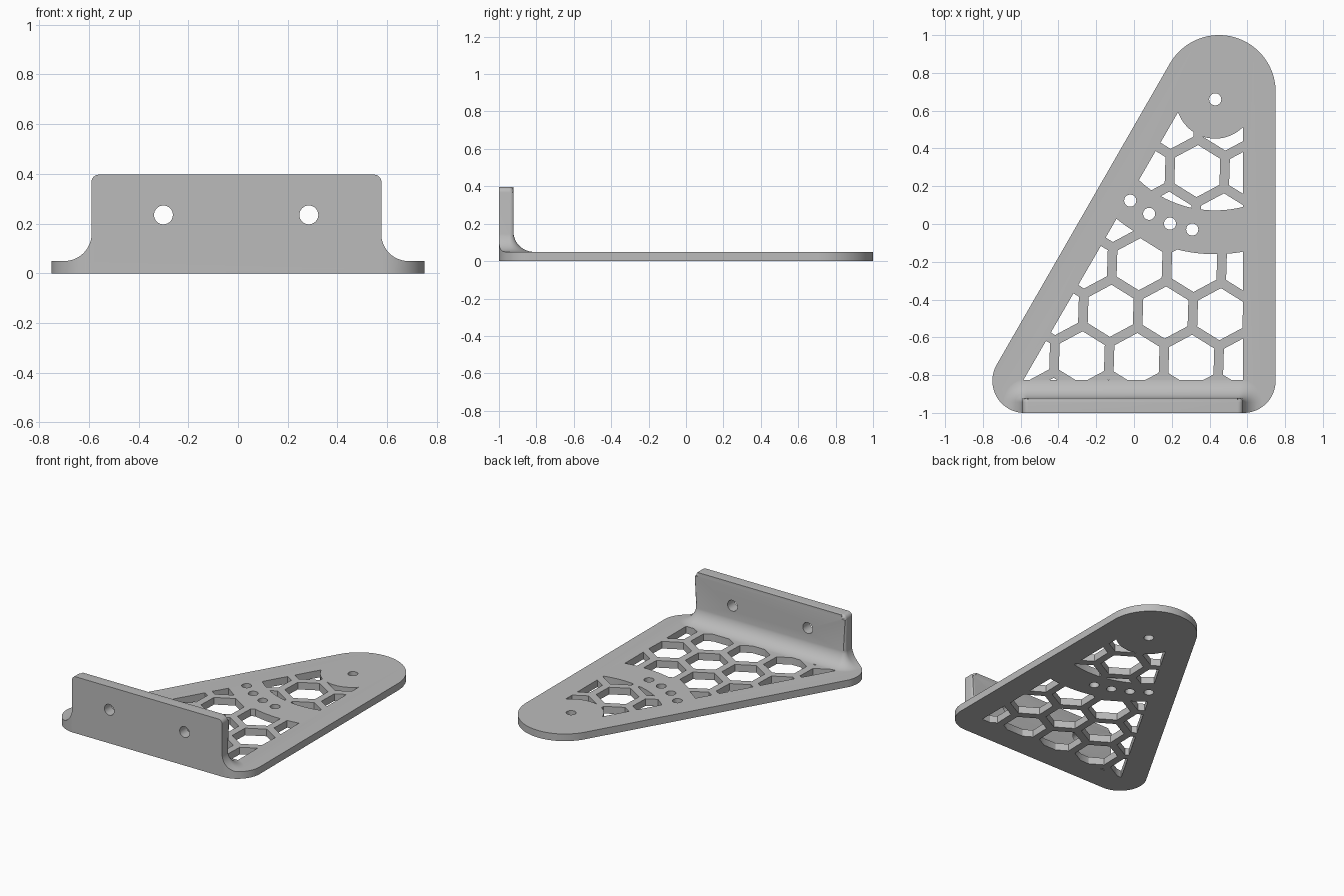
import bpy, bmesh, math
from mathutils import Vector
from mathutils.geometry import convex_hull_2d

cube = bpy.data.objects.get("Cube")
if cube:
    bpy.data.objects.remove(cube, do_unlink=True)

grey = bpy.data.materials.new("plain grey")
grey.use_nodes = True
grey.diffuse_color = (0.5, 0.5, 0.5, 1)
grey.node_tree.nodes["Principled BSDF"].inputs["Base Color"].default_value = (0.5, 0.5, 0.5, 1)


def finish(name, bm):
    bmesh.ops.recalc_face_normals(bm, faces=bm.faces)
    mesh = bpy.data.meshes.new(name)
    bm.to_mesh(mesh)
    bm.free()
    mesh.materials.append(grey)
    ob = bpy.data.objects.new(name, mesh)
    bpy.context.collection.objects.link(ob)
    return ob


def add_prism(bm, points, low, high, axis="z"):
    """Extrude a 2D outline along z, or an x-z outline along y."""
    place = (lambda p, h: (p[0], p[1], h)) if axis == "z" else (lambda p, h: (p[0], h, p[1]))
    a, b = ([bm.verts.new(place(p, h)) for p in points] for h in (low, high))
    bm.faces.new(a)
    bm.faces.new(b)
    for i in range(len(a)):
        j = (i + 1) % len(a)
        bm.faces.new((a[i], a[j], b[j], b[i]))


def prisms(name, outlines, low, high, axis="z"):
    bm = bmesh.new()
    for points in outlines:
        add_prism(bm, points, low, high, axis)
    return finish(name, bm)


def arc(cx, cy, r, start=0, end=360, n=32):
    full = end - start == 360
    steps = n if full else n + 1
    angles = [math.radians(start + (end - start) * i / n) for i in range(steps)]
    return [(cx + r * math.cos(a), cy + r * math.sin(a)) for a in angles]


def boolean(target, tool, op):
    mod = target.modifiers.new(op, "BOOLEAN")
    mod.operation, mod.solver, mod.object = op, "EXACT", tool
    bpy.context.view_layer.objects.active = target
    bpy.ops.object.modifier_apply(modifier=mod.name)
    bpy.data.objects.remove(tool, do_unlink=True)


def bevel(bm, edges, width):
    bmesh.ops.bevel(bm, geom=edges, offset=width, segments=5, profile=0.5, affect="EDGES")


# Base plate: a taut outline around three corner circles
THICK = 0.05
circles = (arc(-0.58, -0.83, 0.17, n=64) + arc(0.58, -0.83, 0.17, n=64)
           + arc(0.45, 0.70, 0.30, n=96))
outline = [circles[i] for i in convex_hull_2d([Vector(p) for p in circles])]
bm = bmesh.new()
add_prism(bm, outline, 0, THICK)
bevel(bm, [e for e in bm.edges if abs(e.verts[0].co.z - e.verts[1].co.z) < 1e-5
           and min(v.co.y for v in e.verts) > -0.832], 0.016)
bracket = finish("bracket", bm)

# Upright wall with rounded top corners and softened back rim
X0, X1, TOP, BACK = -0.59, 0.577, 0.397, -0.922
SOFT = 0.022
bm = bmesh.new()
add_prism(bm, [(X0, 0.02), (X1, 0.02)] + arc(X1 - 0.03, TOP - 0.03, 0.03, 0, 90, 8)
          + arc(X0 + 0.03, TOP - 0.03, 0.03, 90, 180, 8), -1, BACK, "y")
bevel(bm, [e for e in bm.edges if all(v.co.y > -0.95 for v in e.verts)
           and max(v.co.z for v in e.verts) > 0.1], SOFT)
wall = finish("wall", bm)

# Concave fillet flaring from the wall onto the plate
R = 0.11
levels = [(R, 0.02)]
for i in range(13):
    t = math.radians(90 * i / 12)
    levels.append((R * (1 - math.sin(t)) - 0.001, THICK - 0.0005 + R * (1 - math.cos(t))))
bm = bmesh.new()
rings = []
for o, z in levels:
    r = o + SOFT
    ring = ([(X0 - o, -1.2), (X1 + o, -1.2)] + arc(X1 - SOFT, BACK - SOFT, r, 0, 90, 10)
            + arc(X0 + SOFT, BACK - SOFT, r, 90, 180, 10))
    rings.append([bm.verts.new((x, y, z)) for x, y in ring])
bm.faces.new(rings[0])
bm.faces.new(rings[-1])
for a, b in zip(rings, rings[1:]):
    for i in range(len(a)):
        j = (i + 1) % len(a)
        bm.faces.new((a[i], a[j], b[j], b[i]))
fillet = finish("fillet", bm)
boolean(fillet, prisms("fillet_limit", [outline], -0.1, 0.6), "INTERSECT")

boolean(bracket, fillet, "UNION")
boolean(bracket, wall, "UNION")

# Honeycomb openings, kept inside a triangular window
PITCH, HEX, TURN = 0.29, 0.138, math.radians(-1.8)
hexes = []
for row in range(-5, 3):
    for col in range(-5, 4):
        x, y = (col + (row % 2) / 2) * PITCH, row * PITCH * math.sqrt(0.75)
        cx = 0.335 + x * math.cos(TURN) - y * math.sin(TURN)
        cy = 0.28 + x * math.sin(TURN) + y * math.cos(TURN)
        hexes.append(arc(cx, cy, HEX, 88.2, 448.2, 6))
comb = prisms("comb", hexes, -0.2, 0.3)
window = [(-0.585, -0.825), (0.577, -0.825), (0.577, 1.187)]
boolean(comb, prisms("window", [window], -0.3, 0.25), "INTERSECT")

# Solid areas: a disc round the pivot hole and a curved band for the swing holes
PX, PY = 0.43, 0.66
boolean(comb, prisms("pivot_pad", [arc(PX, PY, 0.208, n=64)], -0.4, 0.4), "DIFFERENCE")
band = arc(PX, PY, 0.82, 180, 330, 80) + arc(PX, PY, 0.588, 330, 180, 80)
boolean(comb, prisms("swing_band", [band], -0.4, 0.4), "DIFFERENCE")
# Nothing remains open beyond the pivot pad
boolean(comb, prisms("tip_pad", [[(0, 0.62), (1, 0.62), (1, 1.5), (0, 1.5)]], -0.4, 0.4), "DIFFERENCE")
boolean(bracket, comb, "DIFFERENCE")

# Pivot hole, swing holes and wall screw holes
spots = [(PX, PY)] + [(PX + 0.70 * math.cos(math.radians(a)), PY + 0.70 * math.sin(math.radians(a)))
                      for a in (230, 240, 250, 260)]
boolean(bracket, prisms("plate_holes", [arc(x, y, 0.032) for x, y in spots], -0.1, 0.3), "DIFFERENCE")
boolean(bracket, prisms("wall_holes", [arc(x, 0.235, 0.038) for x in (-0.30, 0.285)],
                        -1.1, -0.85, "y"), "DIFFERENCE")

# Smooth curves, crisp edges
bpy.ops.object.select_all(action="DESELECT")
bracket.select_set(True)
bpy.context.view_layer.objects.active = bracket
bpy.ops.object.shade_smooth_by_angle(angle=math.radians(30))
